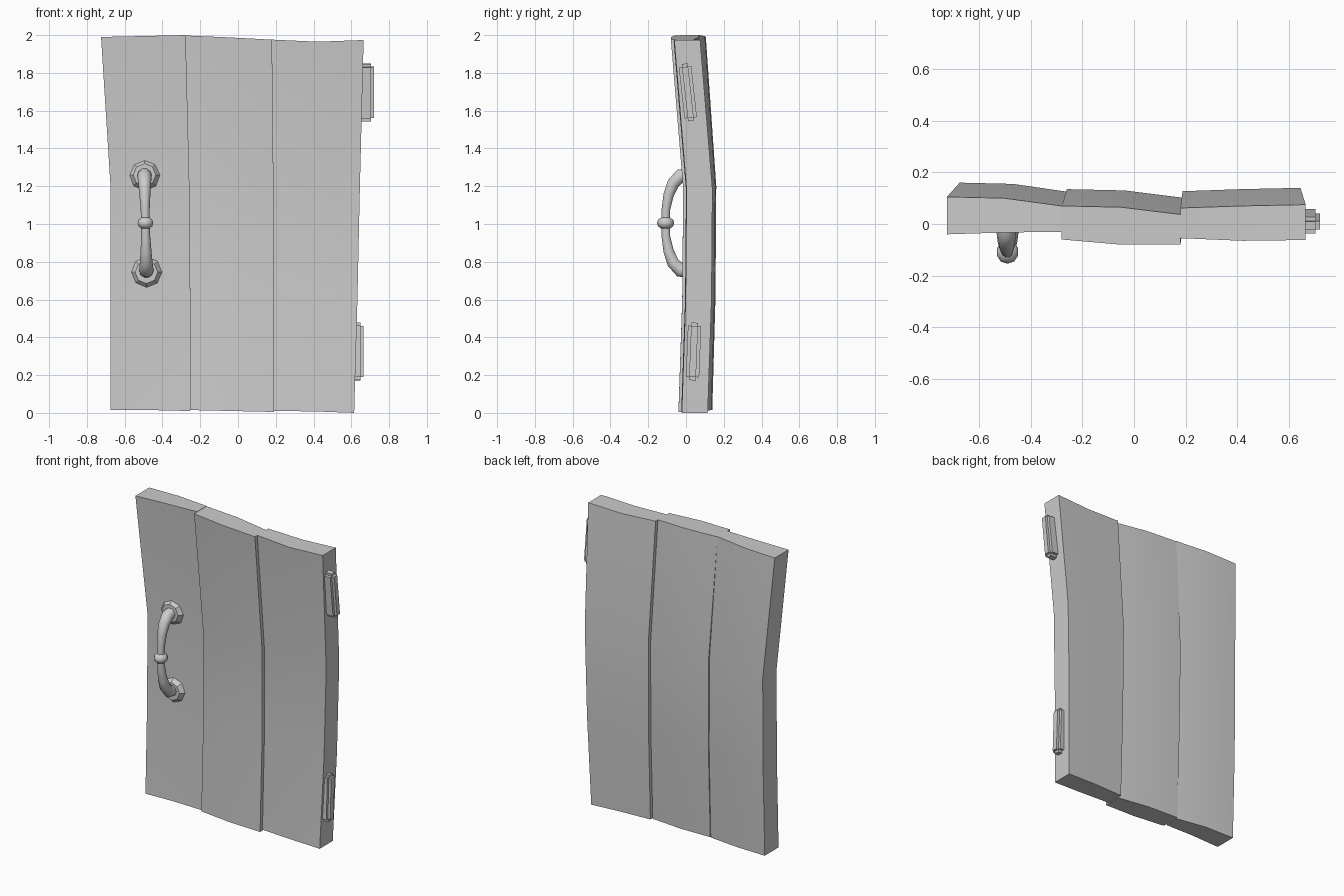
import bpy, bmesh, math
from mathutils import Matrix, Vector

cube = bpy.data.objects.get("Cube")
if cube:
    bpy.data.objects.remove(cube, do_unlink=True)

grey = bpy.data.materials.new("plain grey")
grey.use_nodes = True
COLOUR = (0.6, 0.6, 0.6, 1)
grey.diffuse_color = COLOUR
grey.node_tree.nodes["Principled BSDF"].inputs["Base Color"].default_value = COLOUR


def finish(name, bm, angle=35):
    bmesh.ops.recalc_face_normals(bm, faces=bm.faces)
    mesh = bpy.data.meshes.new(name)
    bm.to_mesh(mesh)
    bm.free()
    ob = bpy.data.objects.new(name, mesh)
    bpy.context.collection.objects.link(ob)
    mesh.materials.append(grey)
    bpy.ops.object.select_all(action='DESELECT')
    bpy.context.view_layer.objects.active = ob
    ob.select_set(True)
    bpy.ops.object.shade_smooth_by_angle(angle=math.radians(angle))
    return ob


def lerp(a, b, t):
    return a + (b - a) * t


# Planks: warped boards, bent backwards around the middle of the door
BEND = (0.04, 0.06, 0.065, 0.0)
HEIGHTS = (0.0, 0.6, 1.2, 2.0)
SEAMS = ((-0.675, -0.675, -0.675, -0.725), (-0.255, -0.255, -0.26, -0.28),
         (0.19, 0.19, 0.188, 0.18), (0.615, 0.632, 0.645, 0.665))


def plank(name, left, right, front, back, tops, bottoms, bend=1.0):
    bm = bmesh.new()
    rings = []
    for r in range(4):
        ring = []
        for side in (front, back):
            cols = range(3) if side is front else (2, 1, 0)
            for c in cols:
                z = lerp(bottoms[c], tops[c], HEIGHTS[r] / 2)
                x = lerp(left[r], right[r], c / 2)
                ring.append(bm.verts.new((x, side[c] + BEND[r] * bend, z)))
        rings.append(ring)
    for a, b in zip(rings, rings[1:]):
        for i in range(6):
            j = (i + 1) % 6
            bm.faces.new((a[i], a[j], b[j], b[i]))
    for ring in (rings[0], rings[-1]):
        bm.faces.new((ring[0], ring[1], ring[4], ring[5]))
        bm.faces.new((ring[1], ring[2], ring[3], ring[4]))
    finish(name, bm)


plank("right_plank", SEAMS[0], SEAMS[1], (-0.04, -0.033, -0.03), (0.105, 0.1, 0.07),
      (1.99, 1.995, 2.0), (0.015, 0.015, 0.01), 0.85)
plank("middle_plank", SEAMS[1], SEAMS[2], (-0.06, -0.08, -0.08), (0.07, 0.065, 0.037),
      (1.998, 1.988, 1.976), (0.015, 0.01, 0.005))
plank("left_plank", SEAMS[2], SEAMS[3], (-0.055, -0.065, -0.062), (0.062, 0.07, 0.075),
      (1.976, 1.965, 1.974), (0.01, 0.008, 0.0))


# Hinge blocks with bevelled edges, set into the outer edge
def hinge(name, x, y, z, depth, tilt):
    bm = bmesh.new()
    bmesh.ops.create_cube(bm, size=1)
    bmesh.ops.scale(bm, vec=(0.1, depth, 0.305), verts=bm.verts)
    bmesh.ops.bevel(bm, geom=bm.edges[:], offset=0.017, segments=2, affect='EDGES')
    bmesh.ops.transform(bm, matrix=Matrix.Translation((x, y, z)) @ Matrix.Rotation(tilt, 4, 'X'),
                        verts=bm.verts)
    finish(name, bm)


hinge("upper_hinge", 0.67, 0.01, 1.697, 0.066, 0.11)
hinge("lower_hinge", 0.615, 0.04, 0.325, 0.07, -0.04)


# Eight-sided mounting plates behind the handle
for name, x, z in (("upper_handle_plate", -0.495, 1.26), ("lower_handle_plate", -0.485, 0.745)):
    bm = bmesh.new()
    bmesh.ops.create_cone(bm, cap_ends=True, segments=8, radius1=0.085, radius2=0.06, depth=0.03)
    bmesh.ops.transform(bm, matrix=Matrix.Translation((x, 0.008, z)) @ Matrix.Rotation(math.pi / 2, 4, 'X'),
                        verts=bm.verts)
    finish(name, bm, 20)

# Bowed handle: a tube that thins towards its middle
half = [(0.02, 0.255, 0.038), (-0.03, 0.25, 0.038), (-0.068, 0.21, 0.034),
        (-0.092, 0.15, 0.029), (-0.106, 0.075, 0.024)]
path = half + [(-0.108, 0, 0.023)] + [(y, -h, r) for y, h, r in reversed(half)]
bm = bmesh.new()
rings = []
for i, (y, h, r) in enumerate(path):
    before, after = path[max(i - 1, 0)], path[min(i + 1, len(path) - 1)]
    along = Vector((0, after[0] - before[0], after[1] - before[1])).normalized()
    across = Vector((1, 0, 0))
    up = along.cross(across)
    centre = Vector((-0.49 - h * 0.02, y, 1.005 + h))
    ring = []
    for k in range(10):
        a = k * math.tau / 10
        ring.append(bm.verts.new(centre + (across * math.cos(a) + up * math.sin(a)) * r))
    rings.append(ring)
for a, b in zip(rings, rings[1:]):
    for k in range(10):
        j = (k + 1) % 10
        bm.faces.new((a[k], a[j], b[j], b[k]))
bm.faces.new(rings[0])
bm.faces.new(rings[-1])
finish("handle_bow", bm, 60)

# Flattened ball at the middle of the handle
bm = bmesh.new()
bmesh.ops.create_uvsphere(bm, u_segments=10, v_segments=6, radius=0.046)
bmesh.ops.scale(bm, vec=(0.95, 1, 0.75), verts=bm.verts)
bmesh.ops.translate(bm, vec=(-0.49, -0.108, 1.005), verts=bm.verts)
finish("handle_ball", bm, 60)
